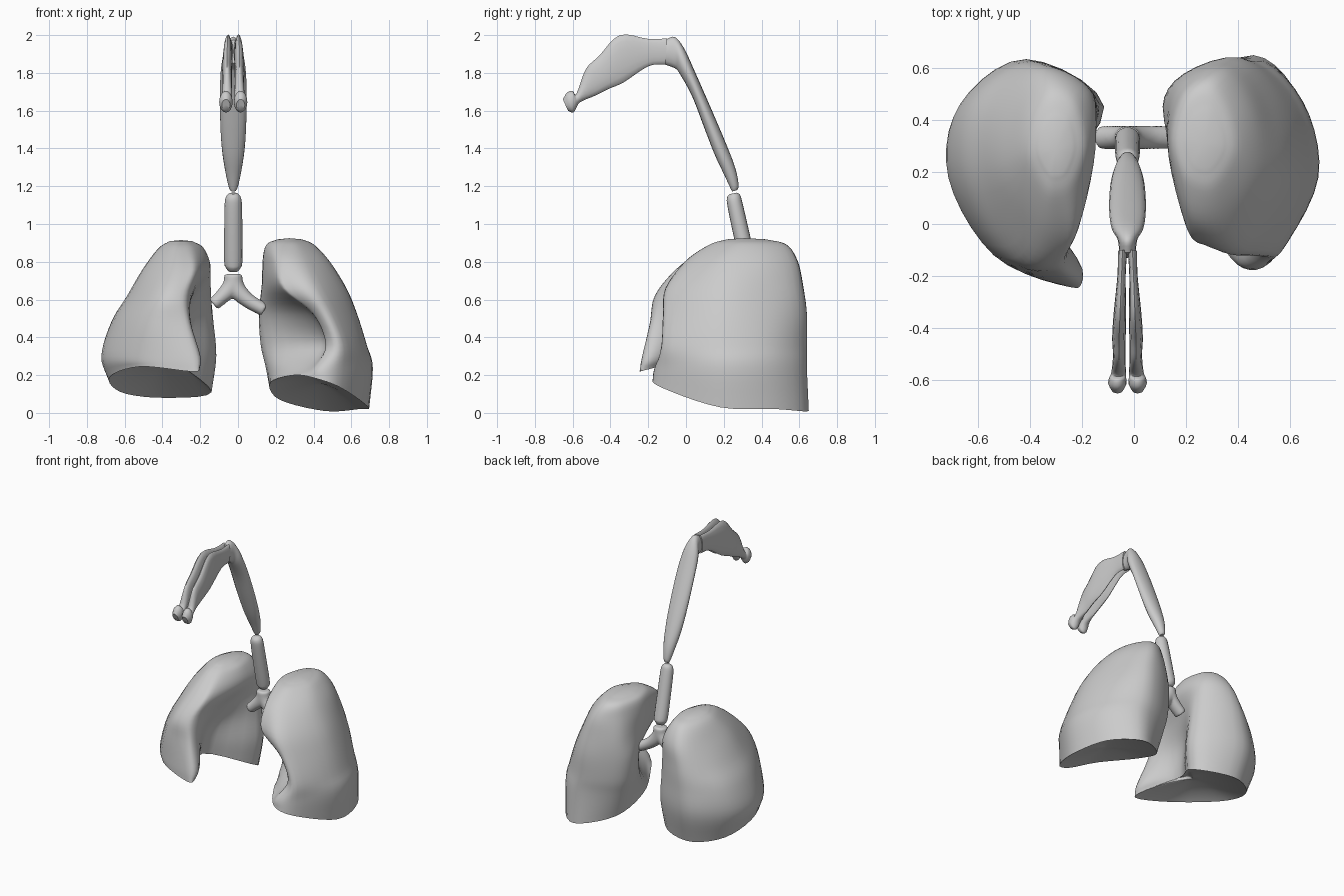
import bpy, bmesh, math
from mathutils import Vector as V

if "Cube" in bpy.data.objects:
    bpy.data.objects.remove(bpy.data.objects["Cube"])

CX = -0.025  # centre line of the airway


def cr(a, b, c, d, t):
    return 0.5 * (2 * b + (c - a) * t + (2 * a - 5 * b + 4 * c - d) * t * t
                  + (3 * b - a - 3 * c + d) * t ** 3)


def smooth_closed(p, k):
    n = len(p)
    return [cr(p[i - 1], p[i], p[(i + 1) % n], p[(i + 2) % n], j / k)
            for i in range(n) for j in range(k)]


def smooth_open(p, k):
    q = [2 * p[0] - p[1]] + p + [2 * p[-1] - p[-2]]
    out = [cr(*q[i:i + 4], j / k) for i in range(len(p) - 1) for j in range(k)]
    return out + [p[-1]]


def centre(r):
    return sum(r, V((0, 0, 0))) / len(r)


def skin(bm, rings, start=None, end=None):
    """Quads between rings, fans over both ends."""
    vs = [[bm.verts.new(p) for p in r] for r in rings]
    n = len(vs[0])
    for a, b in zip(vs, vs[1:]):
        for i in range(n):
            bm.faces.new((a[i], a[(i + 1) % n], b[(i + 1) % n], b[i]))
    for r, pts, tip in ((vs[0], rings[0], start), (vs[-1], rings[-1], end)):
        c = bm.verts.new(tip or centre(pts))
        for i in range(n):
            bm.faces.new((r[i], r[(i + 1) % n], c))


def finish(name, bm, angle=50, remesh=0):
    bmesh.ops.recalc_face_normals(bm, faces=bm.faces)
    me = bpy.data.meshes.new(name)
    bm.to_mesh(me)
    bm.free()
    ob = bpy.data.objects.new(name, me)
    bpy.context.collection.objects.link(ob)
    if remesh:
        m = ob.modifiers.new("merge", 'REMESH')
        m.mode, m.voxel_size, m.use_smooth_shade = 'VOXEL', remesh, True
        s = ob.modifiers.new("soften", 'SMOOTH')
        s.iterations = 4
    bpy.ops.object.select_all(action='DESELECT')
    ob.select_set(True)
    bpy.context.view_layer.objects.active = ob
    bpy.ops.object.shade_smooth_by_angle(angle=math.radians(angle))
    return ob


def loft(bm, rings, k=4):
    cols = [smooth_open(list(c), k) for c in zip(*rings)]
    skin(bm, [list(r) for r in zip(*cols)])


def ring(c, a, b, n=16):
    return [c + a * math.cos(2 * math.pi * i / n) + b * math.sin(2 * math.pi * i / n)
            for i in range(n)]


def side_ring(yu, zu, yl, zl, dx, w):
    """Oval spanning an upper and a lower profile point of the side view."""
    u, l = V((CX + dx, yu, zu)), V((CX + dx, yl, zl))
    return ring((u + l) / 2, (u - l) / 2, V((w, 0, 0)))


def lung(name, base_z, heights, sections, top, dome, arch=0):
    rings = [[V((x, y, z)) for (x, y), z in zip(sections[0], base_z)]]
    rings += [[V((x, y, h)) for x, y in s] for h, s in zip(heights, sections[1:])]
    rings[1][7].z += arch  # raised inner edge
    rings = [smooth_closed(r, 5) for r in rings]
    # rounded apex
    c = centre(rings[-1])
    rings.append([V((c.x + (p.x - c.x) * .5, c.y + (p.y - c.y) * .5, top - .006)) for p in rings[-1]])
    cols = [smooth_open(list(q), 5) for q in zip(*rings)]
    body = [list(r) for r in zip(*cols)]
    # hollow underside
    b = centre(body[0])
    under = [[b + (p - b) * s + V((0, 0, dome * (1 - s * s))) for p in body[0]]
             for s in (.15, .4, .65, .85, .95)]
    bm = bmesh.new()
    skin(bm, under + body, end=V((c.x, c.y, top)))
    finish(name, bm)


# Lungs: points run front inner, front, outer, back, inner
lung("right_lung", (.23, .22, .245, .19, .11, .08, .11, .28), (.30, .48, .62, .76, .87), [
    [(-.21, -.2), (-.26, -.24), (-.52, -.13), (-.68, .16), (-.62, .43), (-.40, .57), (-.14, .43), (-.34, .07)],
    [(-.20, -.17), (-.27, -.23), (-.54, -.12), (-.715, .18), (-.67, .46), (-.42, .63), (-.115, .45), (-.33, .09)],
    [(-.25, -.12), (-.3, -.19), (-.50, -.13), (-.66, .18), (-.63, .47), (-.4, .63), (-.13, .46), (-.30, .14)],
    [(-.25, -.08), (-.31, -.16), (-.44, -.12), (-.58, .18), (-.55, .46), (-.38, .62), (-.145, .48), (-.23, .19)],
    [(-.21, .0), (-.27, -.05), (-.38, -.02), (-.50, .2), (-.47, .43), (-.35, .59), (-.17, .51), (-.15, .28)],
    [(-.23, .14), (-.29, .1), (-.35, .12), (-.42, .26), (-.4, .41), (-.32, .51), (-.22, .47), (-.18, .3)],
], .915, .08, .04)

lung("left_lung", (.2, .18, .13, .03, .02, .01, .07, .16), (.24, .36, .52, .66, .8, .89), [
    [(.30, -.02), (.42, -.17), (.55, -.12), (.69, .18), (.64, .48), (.46, .65), (.22, .50), (.17, .25)],
    [(.36, -.03), (.43, -.16), (.56, -.11), (.71, .18), (.65, .47), (.45, .64), (.18, .52), (.17, .26)],
    [(.44, .04), (.47, -.09), (.56, -.11), (.68, .18), (.62, .47), (.42, .64), (.16, .54), (.15, .33)],
    [(.37, .02), (.41, -.09), (.50, -.10), (.63, .18), (.57, .47), (.40, .64), (.155, .55), (.13, .36)],
    [(.22, -.02), (.27, -.08), (.42, -.09), (.57, .18), (.52, .45), (.38, .62), (.16, .54), (.13, .3)],
    [(.18, .08), (.24, .0), (.36, .02), (.48, .2), (.46, .43), (.34, .59), (.18, .52), (.13, .32)],
    [(.18, .19), (.24, .13), (.32, .14), (.40, .27), (.38, .42), (.3, .53), (.2, .49), (.15, .33)],
], .925, .06)

# Windpipe with rounded ends
bm = bmesh.new()
loft(bm, [side_ring(y + d, z + d * .2, y - d, z - d * .2, 0, w) for y, z, d, w in (
    (.25, 1.162, .02, .022), (.252, 1.145, .035, .038), (.26, 1.10, .04, .046),
    (.295, .94, .042, .048), (.327, .80, .042, .048), (.333, .77, .038, .04), (.336, .75, .022, .026))])
finish("windpipe", bm)

# Bronchi: two bent branches merged at the fork
bm = bmesh.new()
for path in ([(-.025, .735), (-.025, .70), (-.045, .655), (-.09, .61), (-.13, .575)],
             [(-.025, .735), (-.025, .70), (0, .645), (.06, .59), (.14, .545)]):
    rings = []
    for i, (x, z) in enumerate(path):
        p, q = path[max(i - 1, 0)], path[min(i + 1, len(path) - 1)]
        d = V((q[0] - p[0], 0, q[1] - p[1])).normalized()
        w = (.048, .05, .047, .039, .036)[i]
        rings.append(ring(V((x, .333, z)), V((0, .045, 0)), V((-d.z, 0, d.x)) * w))
    loft(bm, rings)
finish("bronchi", bm, 60, .009)

# Nasal passages: mirrored pair, nostril knob to the back of the nose
for name, s in (("nasal_passage_right", -1), ("nasal_passage_left", 1)):
    bm = bmesh.new()
    loft(bm, [side_ring(a, b, c, d, s * dx, w) for a, b, c, d, dx, w in (
        (-.652, 1.66, -.625, 1.60, .039, .022), (-.63, 1.695, -.60, 1.59, .039, .035),
        (-.60, 1.705, -.585, 1.605, .038, .033), (-.58, 1.69, -.56, 1.645, .034, .028),
        (-.53, 1.82, -.48, 1.68, .032, .024), (-.46, 1.89, -.41, 1.715, .033, .026),
        (-.35, 2.0, -.33, 1.75, .029, .024), (-.2, 1.98, -.2, 1.835, .023, .016),
        (-.1, 1.982, -.11, 1.845, .019, .018))])
    finish(name, bm)

# Throat: wide behind the nose, tapering down to the windpipe
bm = bmesh.new()
loft(bm, [side_ring(*p) for p in (
    (-.11, 1.975, -.13, 1.85, 0, .03), (-.06, 1.99, -.06, 1.825, 0, .038),
    (-.01, 1.93, -.03, 1.79, 0, .06), (.05, 1.8, .035, 1.67, 0, .07),
    (.14, 1.595, .10, 1.50, 0, .069), (.21, 1.43, .155, 1.36, 0, .06),
    (.26, 1.3, .205, 1.255, 0, .042), (.278, 1.21, .235, 1.19, 0, .025),
    (.272, 1.18, .245, 1.172, 0, .014))])
finish("throat", bm)
